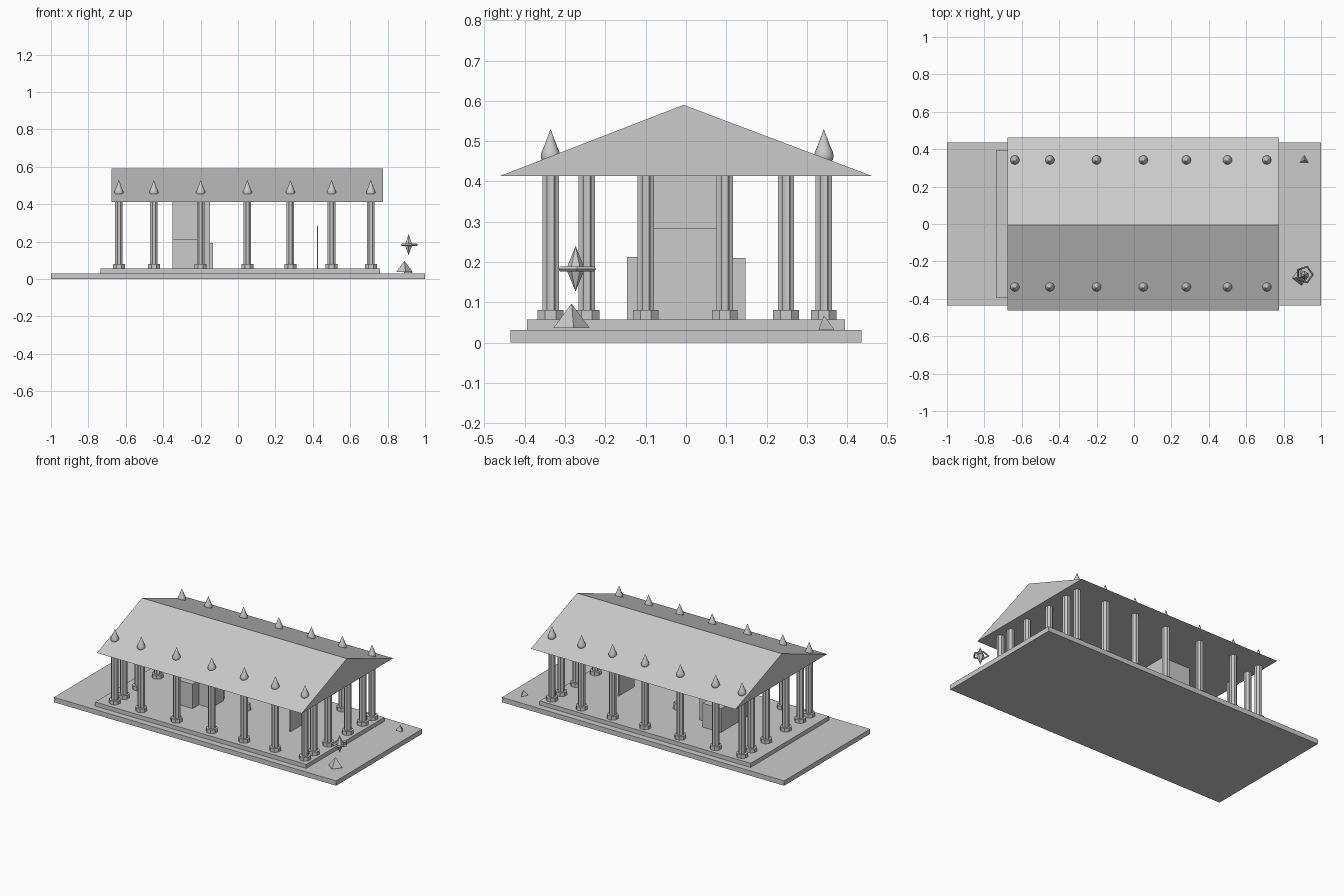
import bpy, bmesh, math
from mathutils import Matrix

if "Cube" in bpy.data.objects:
    bpy.data.objects.remove(bpy.data.objects["Cube"])

stone = bpy.data.materials.new("grey_stone")
stone.diffuse_color = (0.6, 0.6, 0.6, 1)
stone.use_nodes = True
stone.node_tree.nodes["Principled BSDF"].inputs["Base Color"].default_value = stone.diffuse_color


def finish(name, bm):
    bmesh.ops.recalc_face_normals(bm, faces=bm.faces)
    me = bpy.data.meshes.new(name)
    bm.to_mesh(me)
    bm.free()
    me.materials.append(stone)
    ob = bpy.data.objects.new(name, me)
    bpy.context.collection.objects.link(ob)
    return ob


def box(name, x0, x1, y0, y1, z0, z1):
    bm = bmesh.new()
    m = Matrix.Translation(((x0+x1)/2, (y0+y1)/2, (z0+z1)/2)) @ Matrix.Diagonal((x1-x0, y1-y0, z1-z0, 1))
    bmesh.ops.create_cube(bm, size=1, matrix=m)
    return finish(name, bm)


def cone(bm, x, y, z0, z1, r0, r1, n, turn=0):
    m = Matrix.Translation((x, y, (z0+z1)/2)) @ Matrix.Rotation(turn, 4, 'Z')
    bmesh.ops.create_cone(bm, cap_ends=True, segments=n, radius1=r0, radius2=r1, depth=z1-z0, matrix=m)


def prism(bm, pts, move):
    # extrude a closed outline along a vector
    f = bm.faces.new([bm.verts.new(p) for p in pts])
    ext = bmesh.ops.extrude_face_region(bm, geom=[f], use_keep_orig=True)
    bmesh.ops.translate(bm, vec=move, verts=[v for v in ext['geom'] if isinstance(v, bmesh.types.BMVert)])


def lathe(name, x, y, profile, n=16):
    # revolve an (r, z) profile
    bm = bmesh.new()
    vs = [bm.verts.new((x+r, y, z)) for r, z in profile]
    es = [bm.edges.new(p) for p in zip(vs, vs[1:])]
    bmesh.ops.spin(bm, geom=vs+es, cent=(x, y, 0), axis=(0, 0, 1), angle=2*math.pi, steps=n)
    bmesh.ops.remove_doubles(bm, verts=bm.verts, dist=1e-5)
    ob = finish(name, bm)
    for p in ob.data.polygons:
        p.use_smooth = True
    return ob


FLOOR, EAVE = 0.057, 0.413

# stepped platform
box("ground_slab", -1, 1, -0.435, 0.435, 0, 0.031)
box("upper_step", -0.735, 0.76, -0.395, 0.395, 0.031, FLOOR)

# gabled roof
bm = bmesh.new()
prism(bm, [(-0.675, -0.463, EAVE), (-0.675, 0.463, EAVE), (-0.675, -0.006, 0.59)], (1.45, 0, 0))
finish("gable_roof", bm)

# colonnade: both long sides plus inner columns at the ends
xs = [-0.637, -0.45, -0.2, 0.05, 0.28, 0.5, 0.71]
side = [(x, y) for x in xs for y in (-0.336, 0.342)]
ends = [(x, y) for x in (xs[0], xs[-1]) for y in (-0.246, -0.1, 0.096, 0.248)]
for x, y in side + ends:
    bm = bmesh.new()
    # fluted shaft
    pts = []
    for i in range(16):
        r = 0.022 if i % 2 == 0 else 0.0185
        a = i*math.pi/8 + math.pi/8
        pts.append((x + r*math.cos(a), y + r*math.sin(a), 0.08))
    prism(bm, pts, (0, 0, EAVE-0.08))
    finish("column_shaft", bm)
    bm = bmesh.new()
    cone(bm, x, y, FLOOR, 0.081, 0.0345, 0.0345, 8, math.pi/8)
    finish("column_base", bm)

# teardrop finials over the side columns
for x, y in side:
    lathe("roof_finial", x, y, [(0, 0.44), (0.015, 0.444), (0.022, 0.453), (0.0245, 0.463), (0.022, 0.474),
                                (0.0165, 0.486), (0.009, 0.506), (0, 0.53)])

# inner chamber, side blocks, doorway slab and screen
box("inner_chamber", -0.35, -0.15, -0.08, 0.076, FLOOR, EAVE)
box("front_side_block", -0.35, -0.22, -0.146, -0.08, FLOOR, 0.213)
box("back_side_block", -0.35, -0.22, 0.076, 0.147, FLOOR, 0.21)
box("chamber_door", -0.15, -0.135, -0.045, 0.045, FLOOR, 0.193)
box("thin_screen", 0.422, 0.428, -0.08, 0.076, FLOOR, 0.284)

# small pedestal inside the hall
bm = bmesh.new()
cone(bm, 0.05, 0.025, FLOOR, 0.1, 0.02, 0.016, 8)
finish("hall_pedestal", bm)

# floor pyramids
bm = bmesh.new()
cone(bm, 0.89, -0.284, 0.037, 0.097, 0.045, 0, 4, 0.12)
finish("large_pyramid", bm)
bm = bmesh.new()
cone(bm, 0.91, 0.342, 0.033, 0.068, 0.026, 0, 3)
finish("small_pyramid", bm)

# floating crystal with a five-sided ring
bm = bmesh.new()
cone(bm, 0.912, -0.274, 0.183, 0.24, 0.023, 0, 6)
cone(bm, 0.912, -0.274, 0.127, 0.183, 0, 0.023, 6)
bmesh.ops.remove_doubles(bm, verts=bm.verts, dist=1e-5)
finish("floating_crystal", bm)
bpy.ops.mesh.primitive_torus_add(location=(0.912, -0.27, 0.183), major_segments=5, minor_segments=4,
                                 major_radius=0.044, minor_radius=0.006)
ring = bpy.context.object
ring.name = "crystal_ring"
ring.data.materials.append(stone)
